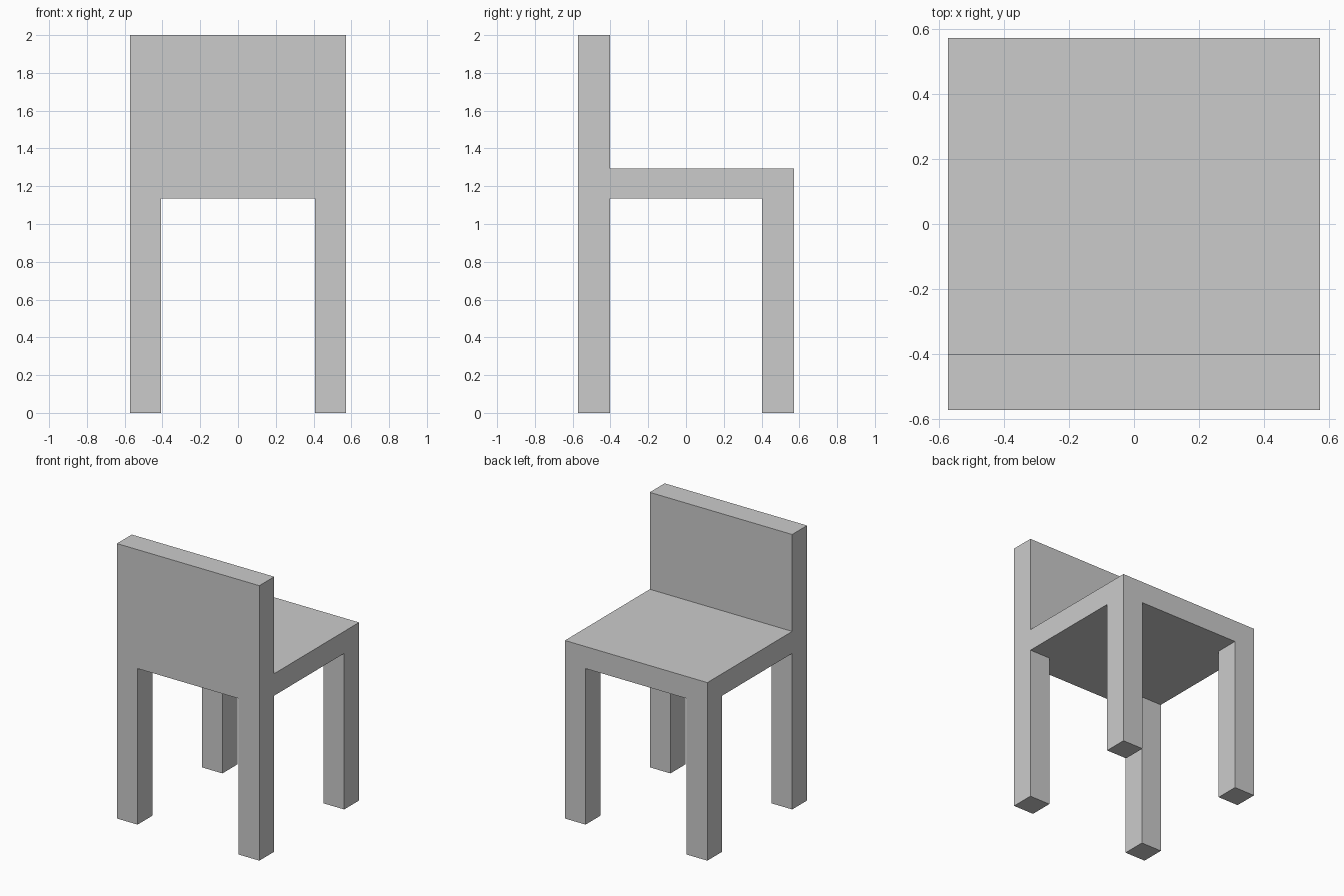
import bpy

if "Cube" in bpy.data.objects:
    bpy.data.objects.remove(bpy.data.objects["Cube"])

HALF = 0.573                          # half width and depth of the chair
LEG_X, LEG_Y = 0.407, 0.402           # inner faces of the legs
SEAT_LOW, SEAT_TOP, TOP = 1.135, 1.295, 2.0


def box(name, lo, hi):
    """Axis-aligned box between two corners."""
    centre = [(a + b) / 2 for a, b in zip(lo, hi)]
    bpy.ops.mesh.primitive_cube_add(size=1, location=centre)
    obj = bpy.context.object
    obj.name = name
    obj.scale = [b - a for a, b in zip(lo, hi)]
    bpy.ops.object.transform_apply(location=True, rotation=False, scale=True)
    return obj


# Seat slab
box("seat", (-HALF, -HALF, SEAT_LOW), (HALF, HALF, SEAT_TOP))

# Backrest panel, flush with the seat edge at -y
box("backrest", (-HALF, -HALF, SEAT_TOP), (HALF, -LEG_Y, TOP))

# Leg pairs, mirrored across x
for name, y0, y1 in (("backrest_side_legs", -HALF, -LEG_Y),
                     ("seat_side_legs", LEG_Y, HALF)):
    legs = box(name, (LEG_X, y0, 0), (HALF, y1, SEAT_LOW))
    legs.modifiers.new("mirror", 'MIRROR').use_axis[0] = True
